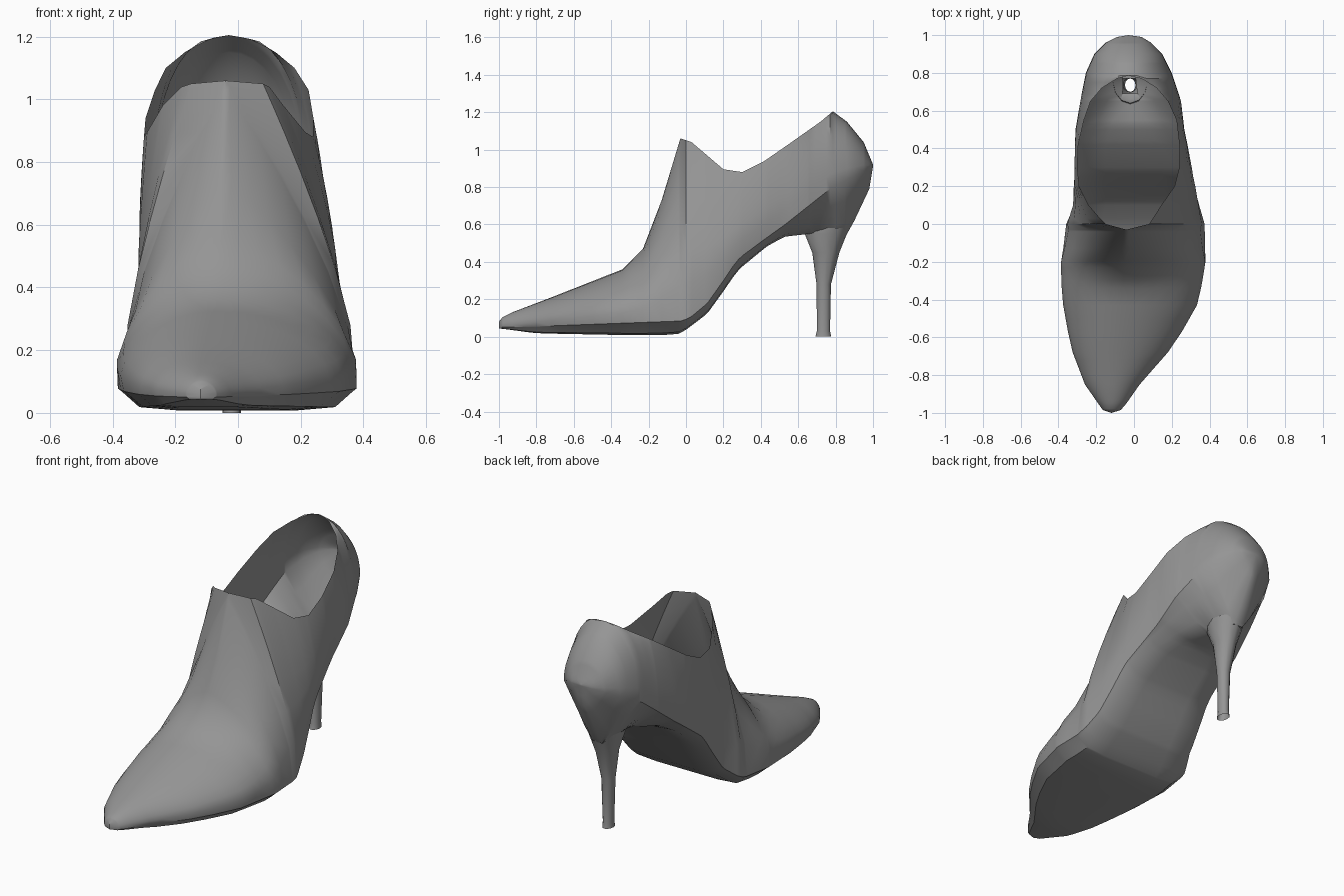
import bpy
import bmesh
import math

cube = bpy.data.objects.get("Cube")
if cube:
    bpy.data.objects.remove(cube, do_unlink=True)

grey = bpy.data.materials.new("mid_grey")
grey.use_nodes = True
grey.diffuse_color = (0.3, 0.3, 0.3, 1)
grey.node_tree.nodes["Principled BSDF"].inputs["Base Color"].default_value = grey.diffuse_color


def sample(table, y):
    """Linear lookup in rows of (y, values...)."""
    if y <= table[0][0]:
        return table[0][1:]
    for a, b in zip(table, table[1:]):
        if y <= b[0]:
            f = (y - a[0]) / (b[0] - a[0])
            return [p + (q - p) * f for p, q in zip(a[1:], b[1:])]
    return table[-1][1:]


def eased(table, y):
    """Height lookup with the bends of the arch softened."""
    s = .03 if y < .48 else 0
    return sum(sample(table, y + d)[0] for d in (-s, 0, s)) / 3


def loft(bm, rings, closed):
    """Join consecutive point rows with quads."""
    rows = [[bm.verts.new(p) for p in ring] for ring in rings]
    count = len(rows[0])
    for a, b in zip(rows, rows[1:]):
        for i in range(count if closed else count - 1):
            j = (i + 1) % count
            bm.faces.new((a[i], a[j], b[j], b[i]))


def finish(name, bm, angle):
    bmesh.ops.remove_doubles(bm, verts=bm.verts, dist=0.0008)
    bmesh.ops.recalc_face_normals(bm, faces=bm.faces)
    mesh = bpy.data.meshes.new(name)
    bm.to_mesh(mesh)
    bm.free()
    mesh.materials.append(grey)
    obj = bpy.data.objects.new(name, mesh)
    bpy.context.collection.objects.link(obj)
    bpy.ops.object.select_all(action="DESELECT")
    obj.select_set(True)
    bpy.context.view_layer.objects.active = obj
    bpy.ops.object.shade_smooth_by_angle(angle=math.radians(angle))


# Plan outline: y, right side, left side
outline = [(-1, -.12, -.12), (-.985, -.165, -.07), (-.95, -.19, -.04), (-.85, -.26, .03),
           (-.68, -.325, .18), (-.57, -.35, .255), (-.43, -.375, .335), (-.2, -.395, .39),
           (0, -.37, .385), (.1, -.325, .355), (.25, -.312, .315), (.5, -.308, .265),
           (.65, -.285, .25), (.8, -.255, .2), (.9, -.21, .15), (.96, -.15, .09),
           (.99, -.09, .04), (1, -.03, -.03)]
# Collar opening and top ridge: y, right side, left side
collar = [(-1, -.12, -.12), (-.5, -.07, -.07), (-.03, -.04, -.04), (0, -.15, .08),
          (.03, -.18, .1), (.1, -.24, .145), (.2, -.29, .215), (.3, -.3, .24),
          (.42, -.295, .24), (.55, -.265, .225), (.65, -.23, .18), (.72, -.17, .12),
          (.77, -.09, .04), (.785, -.03, -.03), (1, -.03, -.03)]
# Side heights: top line, sole edge, underside
top = [(-1, .08), (-.98, .105), (-.93, .13), (-.72, .21), (-.34, .36), (-.23, .47),
       (-.13, .73), (-.03, 1.06), (.03, 1.04), (.2, .895), (.3, .88), (.42, .94),
       (.55, 1.03), (.72, 1.15), (.785, 1.205), (.86, 1.15), (.95, 1.04), (1, .92)]
edge = [(-1, .05), (-.8, .055), (0, .085), (.12, .18), (.28, .42), (.53, .6),
        (.77, .79), (1, .915)]
under = [(-1, .045), (-.8, .018), (-.3, .008), (-.04, .008), (.12, .125), (.28, .36),
         (.44, .49), (.53, .535), (.66, .55), (.75, .52), (.85, .53), (.9, .62),
         (.98, .79), (1, .91)]
# Wall curve along the shoe: y, fullness, power
wall = [(-.34, 2.1, .5), (-.23, 1.8, .62), (-.13, 1.5, .8), (0, 1.4, 1),
        (.2, 1.6, 1), (.5, 2.1, 1), (.65, 2.1, 1), (.785, 2.1, .5)]
# Underside half profiles (width share, drop share): flat sole and heel seat
flat_sole = [(.97, .12), (.82, .85), (.5, 1), (0, 1)]
heel_seat = [(.75, .35), (.42, .75), (.15, 1), (0, 1)]


def half_section(y, side):
    """Points from the collar or ridge down to the underside centre."""
    wide, inner = sample(outline, y)[side], sample(collar, y)[side]
    t, e, b = sample(top, y)[0], eased(edge, y), eased(under, y)
    fullness, power = sample(wall, y)
    mid = sum(sample(outline, y)) / 2
    blend = min(1, max(0, (y - .4) / .3))
    points = []
    for j in range(8, -1, -1):
        u = math.sin(math.pi / 2 * j / 8)
        x = inner + (wide - inner) * (1 - u ** fullness) ** power
        flare = (1 - blend) * (1 - u) * (.06 * min(1, u * 4) - .03)
        points.append((mid + (x - mid) * (1 + flare), y, e + (t - e) * u))
    for (f, d), (f2, d2) in zip(flat_sole, heel_seat):
        f, d = f + (f2 - f) * blend, d + (d2 - d) * blend
        points.append((mid + (wide - mid) * f * .97, y, e + (b - e) * d))
    return points


# Shoe body: upper and sole as one open shell
stations = sorted({row[0] for tab in (outline, collar, top, edge, under) for row in tab} | {.69})
body = bmesh.new()
for side in (0, 1):
    loft(body, [half_section(y, side) for y in stations], False)

# Opening in the seat above the hollow heel
hole = [f for f in body.faces
        if abs(f.calc_center_median().x + .02) < .03
        and .69 < f.calc_center_median().y < .775 and f.calc_center_median().z < .7]
bmesh.ops.delete(body, geom=hole, context="FACES")
finish("shoe_body", body, 35)

# Hollow heel: height, front, back, half width
heel_rings = [(.58, .64, .872, .092), (.55, .635, .86, .088), (.45, .675, .82, .06),
              (.28, .698, .775, .037), (.03, .7, .77, .028), (0, .692, .776, .03)]
heel = bmesh.new()
rings = []
for z, front, back, half in heel_rings:
    ring = []
    for i in range(12):
        a = math.tau * i / 12
        ring.append((-.02 + half * math.cos(a),
                     (front + back) / 2 + (back - front) / 2 * math.sin(a), z))
    rings.append(ring)
loft(heel, rings, True)
finish("heel", heel, 40)
